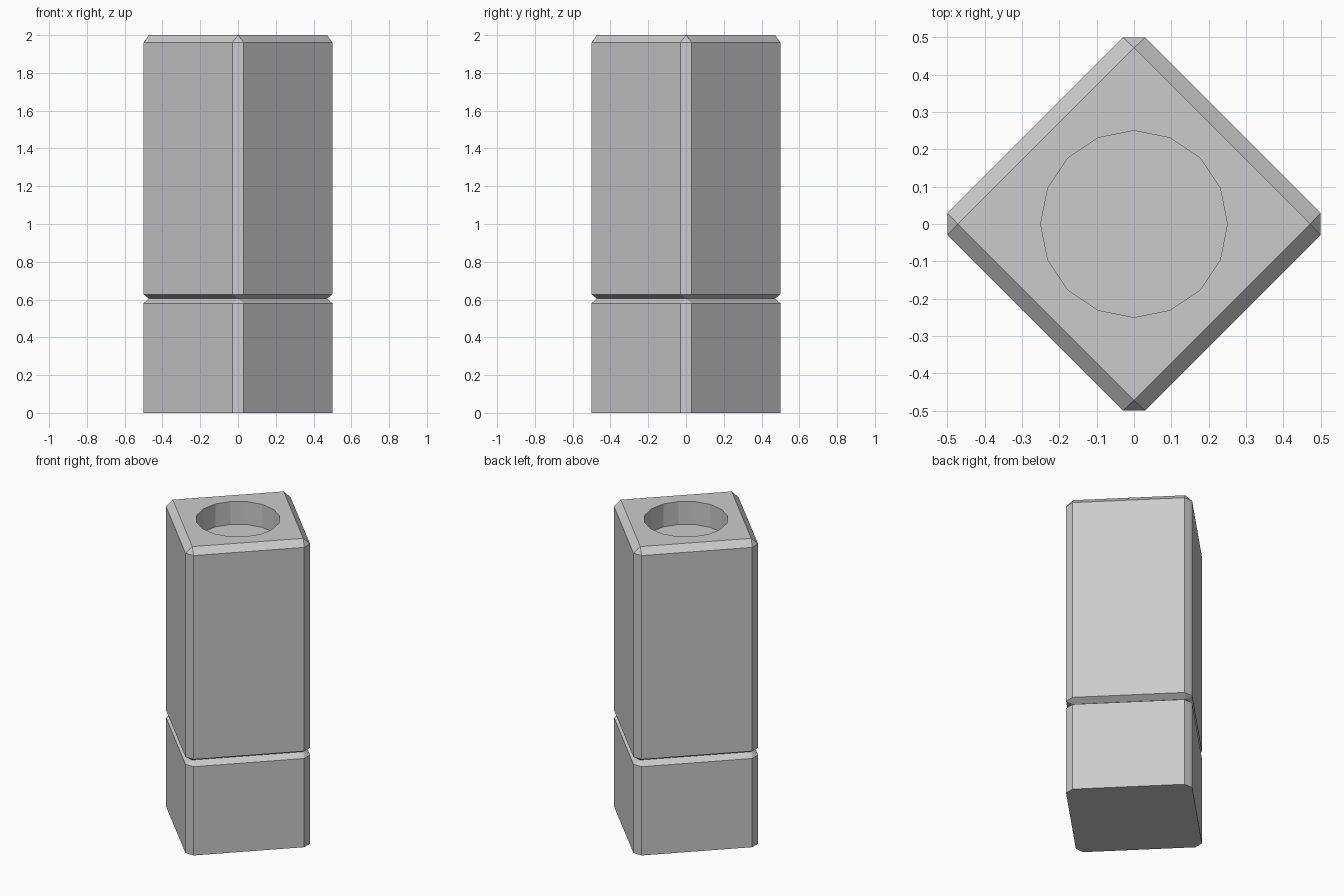
import bpy, bmesh
from math import radians, cos, sin

if "Cube" in bpy.data.objects:
    bpy.data.objects.remove(bpy.data.objects["Cube"])

OUT, IN, CUT = 0.5, 0.472, 0.03   # corner reach, pinched corner reach, corner half width


def ring(bm, z, reach, half):
    """Diamond section with four clipped corners (half = 0 gives sharp corners)."""
    verts = []
    for i in range(4):
        c, s = round(cos(radians(90 * i))), round(sin(radians(90 * i)))
        for h in (-half, half):
            verts.append(bm.verts.new((reach * c - h * s, reach * s + h * c, z)))
    return verts


# Post: stacked sections with a V groove and a chamfered top
bm = bmesh.new()
sections = [(0, OUT, CUT), (0.58, OUT, CUT), (0.605, IN, 0),
            (0.628, OUT, CUT), (1.96, OUT, CUT), (2.0, IN, 0)]
rings = [ring(bm, *s) for s in sections]
for a, b in zip(rings, rings[1:]):
    for i in range(8):
        j = (i + 1) % 8
        bm.faces.new((a[i], a[j], b[j], b[i]))
bm.faces.new(rings[0][::-1])
bm.faces.new(rings[-1])
bmesh.ops.remove_doubles(bm, verts=bm.verts, dist=1e-5)
bmesh.ops.recalc_face_normals(bm, faces=bm.faces)
mesh = bpy.data.meshes.new("post")
bm.to_mesh(mesh)
bm.free()
post = bpy.data.objects.new("post", mesh)
bpy.context.collection.objects.link(post)

# Round socket sunk into the top
bpy.ops.mesh.primitive_cylinder_add(vertices=16, radius=0.25, depth=0.3, location=(0, 0, 2.0))
cutter = bpy.context.object
cutter.name = "socket_cutter"
cutter.hide_render = True
cutter.display_type = 'WIRE'
mod = post.modifiers.new("socket", 'BOOLEAN')
mod.operation = 'DIFFERENCE'
mod.solver = 'EXACT'
mod.object = cutter
